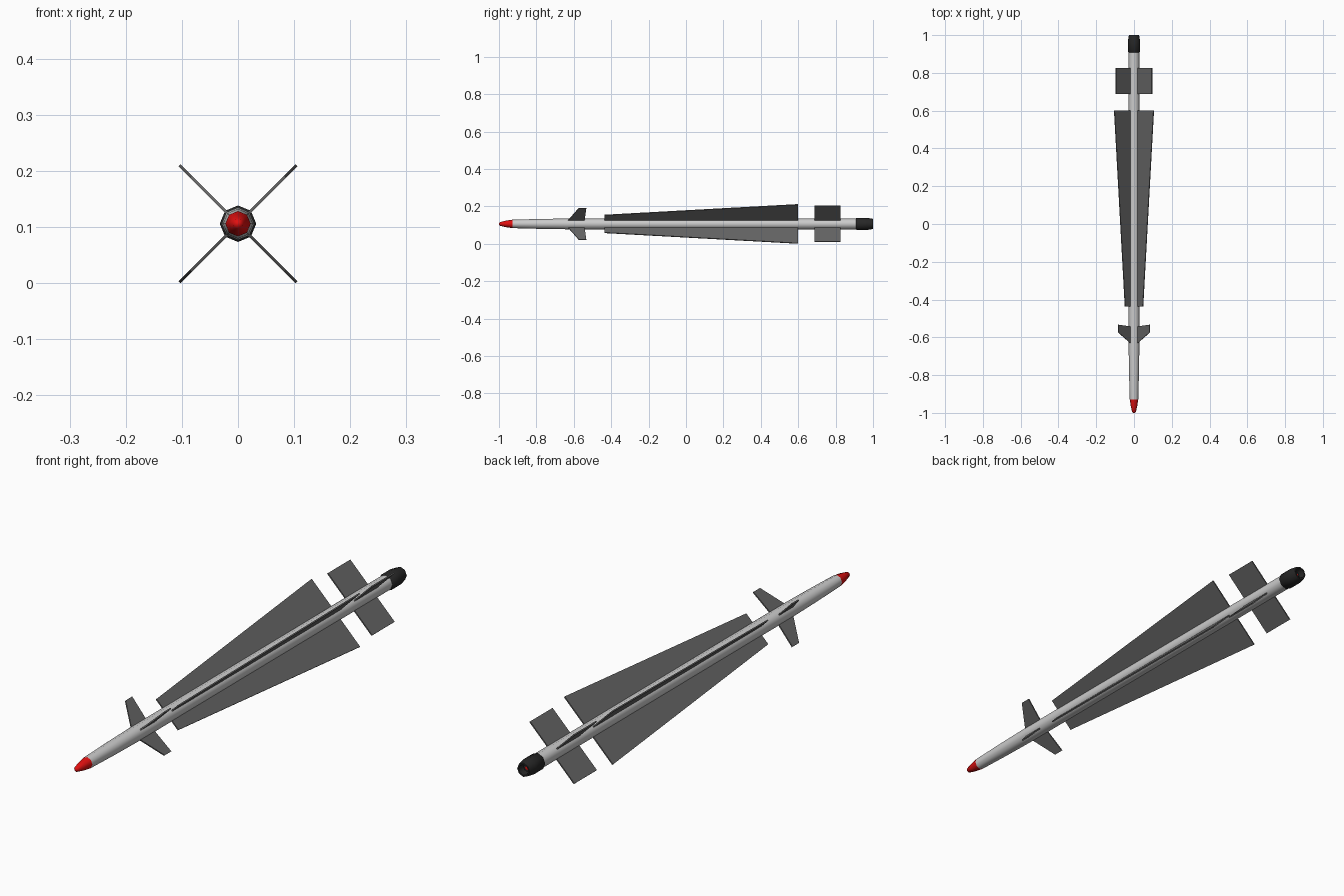
import bpy, bmesh, math
from mathutils import Matrix, Vector

if "Cube" in bpy.data.objects:
    bpy.data.objects.remove(bpy.data.objects["Cube"])

CZ = 0.106      # height of the body axis
SIDES = 8


def material(name, rgb):
    m = bpy.data.materials.new(name)
    m.diffuse_color = (*rgb, 1)
    m.use_nodes = True
    m.node_tree.nodes["Principled BSDF"].inputs["Base Color"].default_value = m.diffuse_color
    return m


LIGHT = material("light_grey", (0.6, 0.6, 0.6))
FIN = material("dark_grey", (0.13, 0.13, 0.13))
BLACK = material("black", (0.02, 0.02, 0.02))
RED = material("red", (0.75, 0.005, 0.005))


def add_object(name, bm, mat, smooth):
    bmesh.ops.recalc_face_normals(bm, faces=bm.faces)
    me = bpy.data.meshes.new(name)
    bm.to_mesh(me)
    bm.free()
    me.materials.append(mat)
    ob = bpy.data.objects.new(name, me)
    bpy.context.collection.objects.link(ob)
    if smooth:
        bpy.ops.object.select_all(action='DESELECT')
        ob.select_set(True)
        bpy.context.view_layer.objects.active = ob
        bpy.ops.object.shade_smooth_by_angle(angle=math.radians(50))
    return ob


def lathe(name, profile, mat, cap_start=False, cap_end=False):
    """Eight-sided turned shape along y from (y, radius) pairs."""
    bm = bmesh.new()
    rings = []
    for y, r in profile:
        rings.append([bm.verts.new((r * math.cos(a), y, CZ + r * math.sin(a)))
                      for a in (2 * math.pi * i / SIDES for i in range(SIDES))])
    for a, b in zip(rings, rings[1:]):
        for i in range(SIDES):
            j = (i + 1) % SIDES
            bm.faces.new((a[i], a[j], b[j], b[i]))
    if cap_start:
        bm.faces.new(rings[0])
    if cap_end:
        bm.faces.new(rings[-1])
    return add_object(name, bm, mat, True)


def fin_set(name, outline, thick=0.005):
    """Four flat fins in an X, outline given as (y, distance from axis)."""
    for k in range(4):
        bm = bmesh.new()
        rot = Matrix.Rotation(math.radians(45 + 90 * k), 4, 'Y')
        sides = [[bm.verts.new(rot @ Vector((r, y, s * thick / 2)) + Vector((0, 0, CZ)))
                  for y, r in outline] for s in (-1, 1)]
        bm.faces.new(sides[0])
        bm.faces.new(sides[1])
        n = len(outline)
        for i in range(n):
            j = (i + 1) % n
            bm.faces.new((sides[0][i], sides[0][j], sides[1][j], sides[1][i]))
        add_object(f"{name}_{k + 1}", bm, FIN, False)


# Nose cone, body tube and exhaust
lathe("nose_cone", [(-1.0, 0.004), (-0.994, 0.010), (-0.965, 0.017), (-0.928, 0.0225)],
      RED, cap_start=True)
lathe("body_tube", [(-0.928, 0.0225), (-0.78, 0.0265), (-0.62, 0.029), (0.915, 0.029)],
      LIGHT, cap_end=True)
lathe("exhaust_nozzle", [(0.908, 0.028), (0.912, 0.0325), (0.968, 0.0325), (1.0, 0.027),
                         (1.0, 0.021), (0.975, 0.017)], BLACK, cap_start=True, cap_end=True)
lathe("exhaust_core", [(0.973, 0.008), (0.978, 0.008)], RED, True, True)

# Steering fins, long wings and tail fins
fin_set("front_fin", [(-0.635, 0.02), (-0.573, 0.119), (-0.533, 0.119), (-0.543, 0.02)])
fin_set("long_wing", [(-0.436, 0.02), (-0.436, 0.067), (0.6, 0.1475), (0.6, 0.02)])
fin_set("tail_fin", [(0.687, 0.02), (0.687, 0.135), (0.825, 0.135), (0.825, 0.02)])
